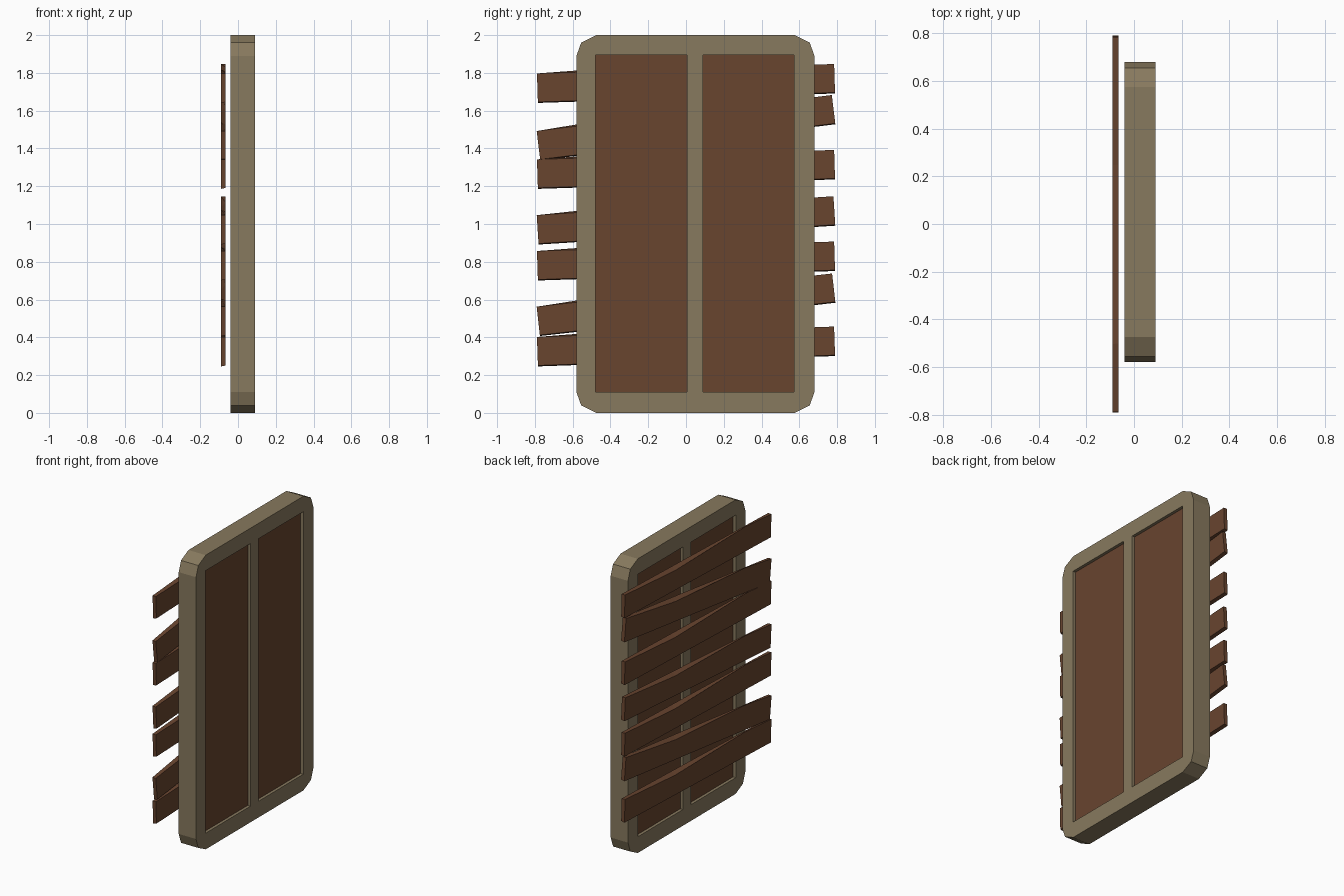
import bpy, bmesh, math
from mathutils import Matrix

if "Cube" in bpy.data.objects:
    bpy.data.objects.remove(bpy.data.objects["Cube"])


def material(name, rgb):
    m = bpy.data.materials.new(name)
    m.diffuse_color = (*rgb, 1)
    m.use_nodes = True
    m.node_tree.nodes["Principled BSDF"].inputs["Base Color"].default_value = m.diffuse_color
    return m


stone = material("tan_frame", (0.245, 0.192, 0.112))
wood = material("brown_wood", (0.138, 0.058, 0.028))


def add(name, mesh, mat):
    mesh.materials.clear()
    mesh.materials.append(mat)
    for p in mesh.polygons:
        p.use_smooth = False
        p.material_index = 0
    ob = bpy.data.objects.new(name, mesh)
    bpy.context.collection.objects.link(ob)
    return ob


def box(name, lo, hi, mat):
    bm = bmesh.new()
    bmesh.ops.create_cube(bm, size=1)
    for v in bm.verts:
        v.co = [lo[i] + (v.co[i] + 0.5) * (hi[i] - lo[i]) for i in range(3)]
    me = bpy.data.meshes.new(name)
    bm.to_mesh(me)
    bm.free()
    return add(name, me, mat)


# Frame: faceted-corner outline with two openings, drawn in (y, z) and extruded along x
corner = [(0.63, 0.89), (0.605, 0.96), (0.525, 1.0)]
outer = corner + [(-y, z) for y, z in reversed(corner)]
outer += [(-y, -z) for y, z in outer]
outer = [(y + 0.05, z + 1) for y, z in outer]
openings = [(-0.478, 0.005), (0.09, 0.573)]
loops = [outer] + [[(a, 0.11), (b, 0.11), (b, 1.895), (a, 1.895)] for a, b in openings]

curve = bpy.data.curves.new("frame_outline", 'CURVE')
curve.dimensions = '2D'
curve.fill_mode = 'BOTH'
curve.extrude = 0.065
for pts in loops:
    s = curve.splines.new('POLY')
    s.points.add(len(pts) - 1)
    for p, (y, z) in zip(s.points, pts):
        p.co = (y, z, 0, 1)
    s.use_cyclic_u = True
helper = bpy.data.objects.new("outline_helper", curve)
bpy.context.collection.objects.link(helper)
dg = bpy.context.evaluated_depsgraph_get()
mesh = bpy.data.meshes.new_from_object(helper.evaluated_get(dg))
bpy.data.objects.remove(helper)
mesh.transform(Matrix(((0, 0, 1, 0.025), (1, 0, 0, 0), (0, 1, 0, 0), (0, 0, 0, 1))))
bm = bmesh.new()
bm.from_mesh(mesh)
bmesh.ops.remove_doubles(bm, verts=bm.verts, dist=1e-4)
bmesh.ops.recalc_face_normals(bm, faces=bm.faces)
bm.to_mesh(mesh)
bm.free()
add("frame", mesh, stone)

# Recessed wooden panels
for i, (a, b) in enumerate(openings):
    box(f"panel_{i + 1}", (-0.02, a - 0.01, 0.10), (0.07, b + 0.01, 1.905), wood)

# Uneven planks nailed across the back: (left centre z, right centre z)
ends = [(1.72, 1.77), (1.415, 1.607), (1.265, 1.315), (0.97, 1.07),
        (0.78, 0.83), (0.485, 0.662), (0.325, 0.38)]
# length position, and how far the outer top edge strays from the inner one
sections = [(-0.787, 0.0), (-0.5, 0.012), (0.25, -0.022), (0.787, 0.0)]
for i, (zl, zr) in enumerate(ends):
    bm = bmesh.new()
    rings = [[bm.verts.new(c) for c in ((-0.065, y, -0.074), (-0.065, y, 0.077),
                                        (-0.09, y, 0.077 + d), (-0.09, y, -0.079))]
             for y, d in sections]
    bm.faces.new(rings[0])
    bm.faces.new(rings[-1])
    for r, q in zip(rings, rings[1:]):
        for k in range(4):
            bm.faces.new((r[k], r[(k + 1) % 4], q[(k + 1) % 4], q[k]))
    bmesh.ops.recalc_face_normals(bm, faces=bm.faces)
    me = bpy.data.meshes.new("plank")
    bm.to_mesh(me)
    bm.free()
    me.transform(Matrix.Translation((0, 0, (zl + zr) / 2))
                 @ Matrix.Rotation(math.atan2(zr - zl, 1.574), 4, 'X'))
    add(f"plank_{i + 1}", me, wood)
